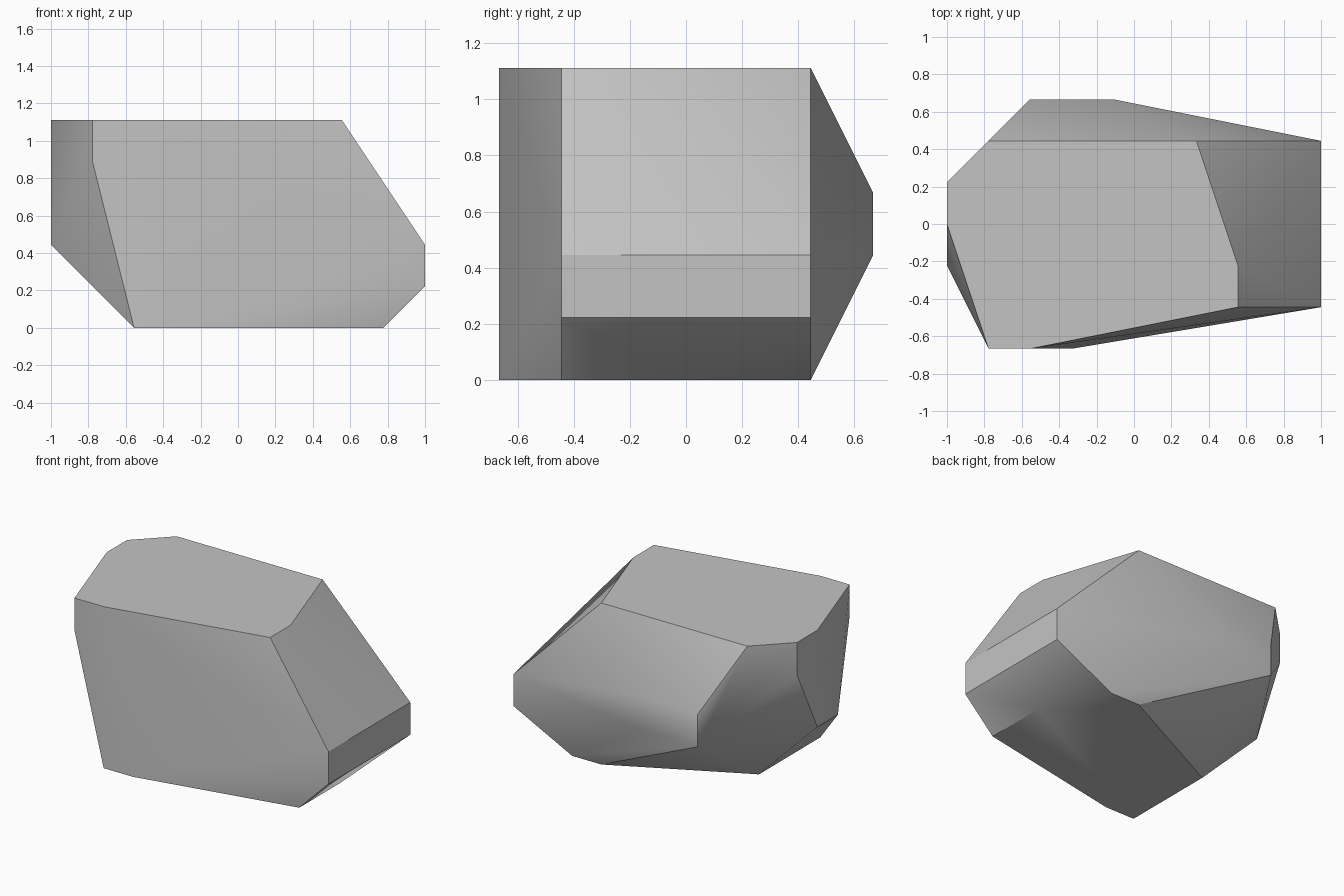
import bpy
import bmesh
import math
from mathutils import Vector

default_cube = bpy.data.objects.get("Cube")
if default_cube:
    bpy.data.objects.remove(default_cube, do_unlink=True)

# The boulder's corners sit on a coarse lattice of equal steps
STEP = 2 / 9
ORIGIN = Vector((-1, -3 * STEP, 0))


def corner(x, y, level):
    return ORIGIN + Vector((x, y, level)) * STEP


def stone_material(name, value):
    mat = bpy.data.materials.new(name)
    mat.use_nodes = True
    colour = (value, value, value, 1)
    mat.diffuse_color = colour
    shader = next(n for n in mat.node_tree.nodes if n.type == 'BSDF_PRINCIPLED')
    shader.inputs["Base Color"].default_value = colour
    return mat


# Outline of the flat crown and of the base
crown = [(1, 0), (2, 0), (7, 1), (7, 2), (6, 5), (1, 5), (0, 4), (0, 3)]
base = [(2, 0), (3, 0), (8, 1), (8, 3), (7, 5), (6, 5), (2, 3)]
corners = [corner(x, y, 5) for x, y in crown]
corners += [corner(x, y, 0) for x, y in base]

# Blunt left end and blunt back, each a small upright facet
corners += [corner(9, y, level) for y in (1, 5) for level in (1, 2)]
corners += [corner(x, 6, level) for x in (2, 4) for level in (2, 3)]

# Chipped right end
corners += [corner(*c) for c in ((1, 0, 4), (0, 2, 2), (0, 3, 2), (0, 4, 4))]

# Wrap the corners into one faceted stone and merge the flat faces
bm = bmesh.new()
for position in corners:
    bm.verts.new(position)
hull = bmesh.ops.convex_hull(bm, input=bm.verts[:])
spare = {g for key in ("geom_interior", "geom_unused") for g in hull[key]
         if isinstance(g, bmesh.types.BMVert)}
bmesh.ops.delete(bm, geom=list(spare), context='VERTS')
bmesh.ops.dissolve_limit(bm, angle_limit=math.radians(1),
                         verts=bm.verts[:], edges=bm.edges[:])
bmesh.ops.recalc_face_normals(bm, faces=bm.faces[:])
mesh = bpy.data.meshes.new("boulder")
bm.to_mesh(mesh)
bm.free()
mesh.materials.append(stone_material("stone grey", 0.55))

boulder = bpy.data.objects.new("boulder", mesh)
bpy.context.collection.objects.link(boulder)

# Soften shallow folds and keep the strong edges crisp
bpy.ops.object.select_all(action='DESELECT')
boulder.select_set(True)
bpy.context.view_layer.objects.active = boulder
bpy.ops.object.shade_smooth_by_angle(angle=math.radians(30))
